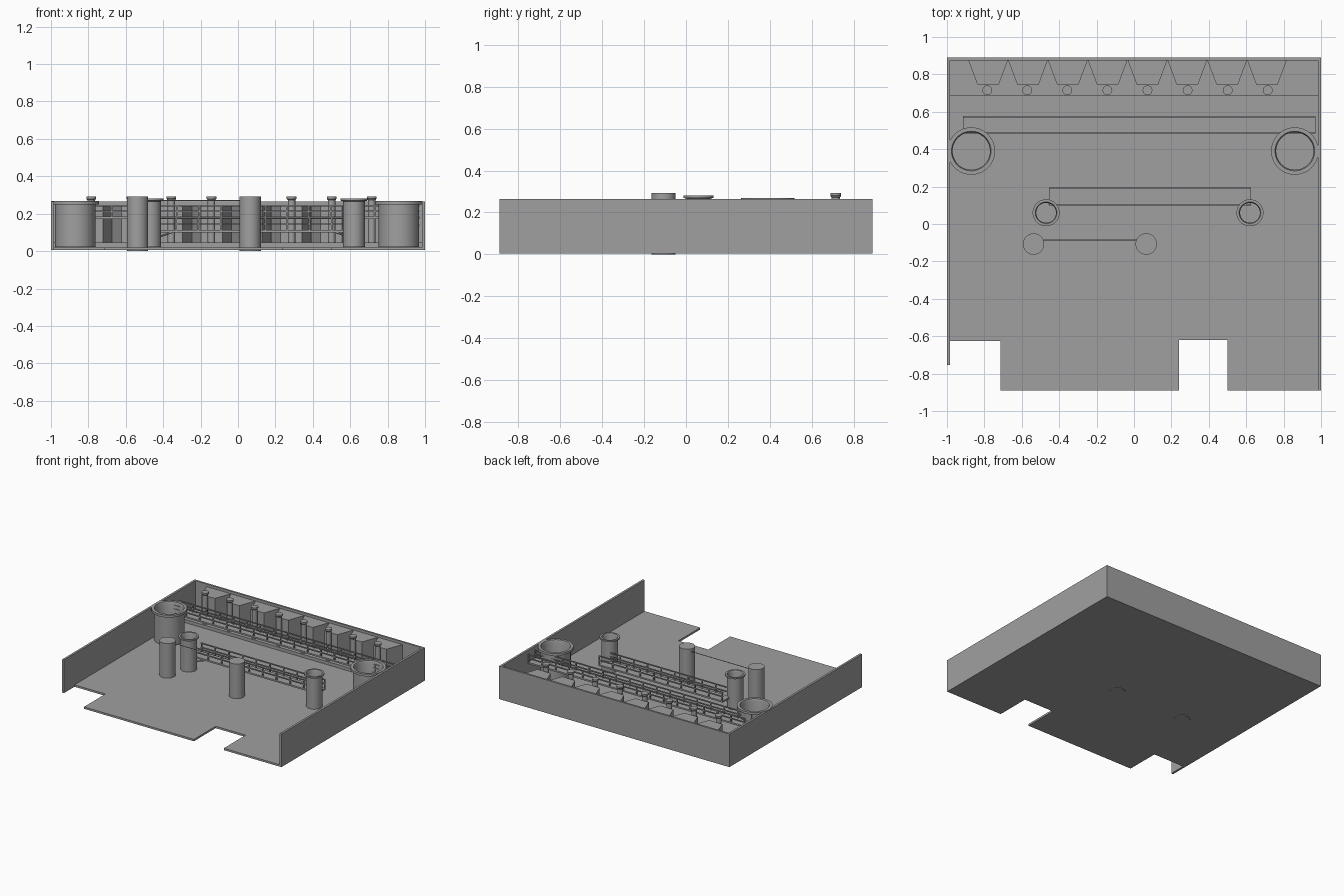
import bpy, bmesh, math
from mathutils import Vector

cube = bpy.data.objects.get("Cube")
if cube:
    bpy.data.objects.remove(cube, do_unlink=True)

grey = bpy.data.materials.new("plain_grey")
grey.use_nodes = True
COLOUR = (0.35, 0.35, 0.35, 1)
grey.diffuse_color = COLOUR
grey.node_tree.nodes["Principled BSDF"].inputs["Base Color"].default_value = COLOUR


def finish(name, bm, smooth=False):
    bmesh.ops.recalc_face_normals(bm, faces=bm.faces)
    mesh = bpy.data.meshes.new(name)
    bm.to_mesh(mesh)
    bm.free()
    mesh.materials.append(grey)
    obj = bpy.data.objects.new(name, mesh)
    bpy.context.collection.objects.link(obj)
    if smooth:
        bpy.ops.object.select_all(action='DESELECT')
        obj.select_set(True)
        bpy.context.view_layer.objects.active = obj
        bpy.ops.object.shade_smooth_by_angle(angle=math.radians(35))
    return obj


def add_box(bm, x0, x1, y0, y1, z0, z1):
    verts = bmesh.ops.create_cube(bm, size=1)["verts"]
    for v in verts:
        v.co = ((x0 + x1) / 2 + v.co.x * (x1 - x0),
                (y0 + y1) / 2 + v.co.y * (y1 - y0),
                (z0 + z1) / 2 + v.co.z * (z1 - z0))


def box(name, *limits):
    bm = bmesh.new()
    add_box(bm, *limits)
    return finish(name, bm)


def extrude(name, outline, z0, z1):
    bm = bmesh.new()
    face = bm.faces.new([bm.verts.new((x, y, z0)) for x, y in outline])
    up = bmesh.ops.extrude_face_region(bm, geom=[face])["geom"]
    bmesh.ops.translate(bm, vec=(0, 0, z1 - z0),
                        verts=[g for g in up if isinstance(g, bmesh.types.BMVert)])
    return finish(name, bm)


def lathe(name, x, y, profile, steps=40):
    bm = bmesh.new()
    verts = [bm.verts.new((r, 0, z)) for r, z in profile]
    edges = [bm.edges.new(pair) for pair in zip(verts, verts[1:])]
    bmesh.ops.spin(bm, geom=verts + edges, cent=(0, 0, 0), axis=(0, 0, 1),
                   angle=math.tau, steps=steps, use_duplicate=False)
    bmesh.ops.remove_doubles(bm, verts=bm.verts, dist=0.0002)
    obj = finish(name, bm, smooth=True)
    obj.location = (x, y, 0)
    return obj


def add_strut(bm, a, b, radius):
    a, b = Vector(a), Vector(b)
    rot = (b - a).to_track_quat('Z', 'Y').to_matrix().to_4x4()
    rot.translation = (a + b) / 2
    bmesh.ops.create_cone(bm, cap_ends=True, segments=6, radius1=radius,
                          radius2=radius, depth=(b - a).length, matrix=rot)


# Floor slab with two notches in the front edge, and three walls
BASE, FLOOR, TOP = 0.005, 0.02, 0.265
extrude("floor", [(-1, -0.625), (-0.715, -0.625), (-0.715, -0.89), (0.24, -0.89),
                  (0.24, -0.62), (0.5, -0.62), (0.5, -0.89), (1, -0.89),
                  (1, 0.89), (-1, 0.89)], BASE, FLOOR)
box("side_wall_long", 0.983, 1, -0.89, 0.89, BASE, TOP)
box("side_wall_short", -1, -0.983, -0.755, 0.89, BASE, TOP)
box("back_wall", -1, 1, 0.875, 0.89, BASE, TOP)

# Raised step with a row of tapered buttresses along the back wall
box("back_step", -0.983, 0.983, 0.685, 0.88, FLOOR, 0.045)
PITCH = 0.213
for i in range(8):
    x = -0.78 + i * PITCH
    extrude(f"buttress_{i + 1}", [(x - 0.106, 0.876), (x - 0.057, 0.745),
                                  (x + 0.057, 0.745), (x + 0.106, 0.876)], 0.04, 0.245)
    # Slim pipe with a collar in front of each buttress
    lathe(f"slim_pipe_{i + 1}", -0.785 + i * 0.2143, 0.715,
          [(0, 0.03), (0.02, 0.03), (0.02, 0.272), (0.026, 0.28), (0.026, 0.292), (0, 0.292)], 20)

# Open vats with flanged rims
for side, x in (("right", -0.87), ("left", 0.86)):
    lathe(f"large_vat_{side}", x, 0.39,
          [(0, 0.022), (0.108, 0.022), (0.108, 0.25), (0.127, 0.25), (0.127, 0.268),
           (0.106, 0.268), (0.1, 0.25), (0.1, 0.024), (0, 0.024)], 48)
for side, x in (("right", -0.47), ("left", 0.62)):
    lathe(f"small_vat_{side}", x, 0.06,
          [(0, 0.022), (0.058, 0.022), (0.058, 0.266), (0.072, 0.27), (0.072, 0.281),
           (0.058, 0.281), (0.053, 0.266), (0.053, 0.024), (0, 0.024)])

# Plain columns and the cable between them
for side, x in (("right", -0.537), ("left", 0.065)):
    lathe(f"column_{side}", x, -0.107, [(0, 0), (0.057, 0), (0.057, 0.292), (0, 0.292)])
bm = bmesh.new()
add_strut(bm, (-0.52, -0.085, 0.27), (0.06, -0.085, 0.27), 0.003)
finish("cable", bm)


# Walkway: deck plate, railings on both edges and braces at the ends
def walkway(name, x0, x1, y0, y1, deck, rail, bays):
    box(name + "_deck", x0, x1, y0, y1, deck, deck + 0.012)
    bm = bmesh.new()
    for y in (y0 + 0.004, y1 - 0.004):
        for z in (rail, (deck + rail) / 2 + 0.006):
            add_box(bm, x0, x1, y - 0.004, y + 0.004, z - 0.004, z + 0.004)
        for i in range(bays + 1):
            x = x0 + 0.005 + (x1 - x0 - 0.01) * i / bays
            add_box(bm, x - 0.004, x + 0.004, y - 0.004, y + 0.004, deck, rail)
    finish(name + "_railing", bm)
    bm = bmesh.new()
    for end, inward in ((x0, 1), (x1, -1)):
        add_strut(bm, (end, y0 + 0.01, deck - 0.035),
                  (end + inward * 0.1, y0 + 0.01, deck), 0.005)
    finish(name + "_braces", bm)


walkway("upper_walkway", -0.915, 0.97, 0.485, 0.578, 0.172, 0.242, 16)
walkway("lower_walkway", -0.455, 0.625, 0.098, 0.195, 0.1, 0.178, 9)
